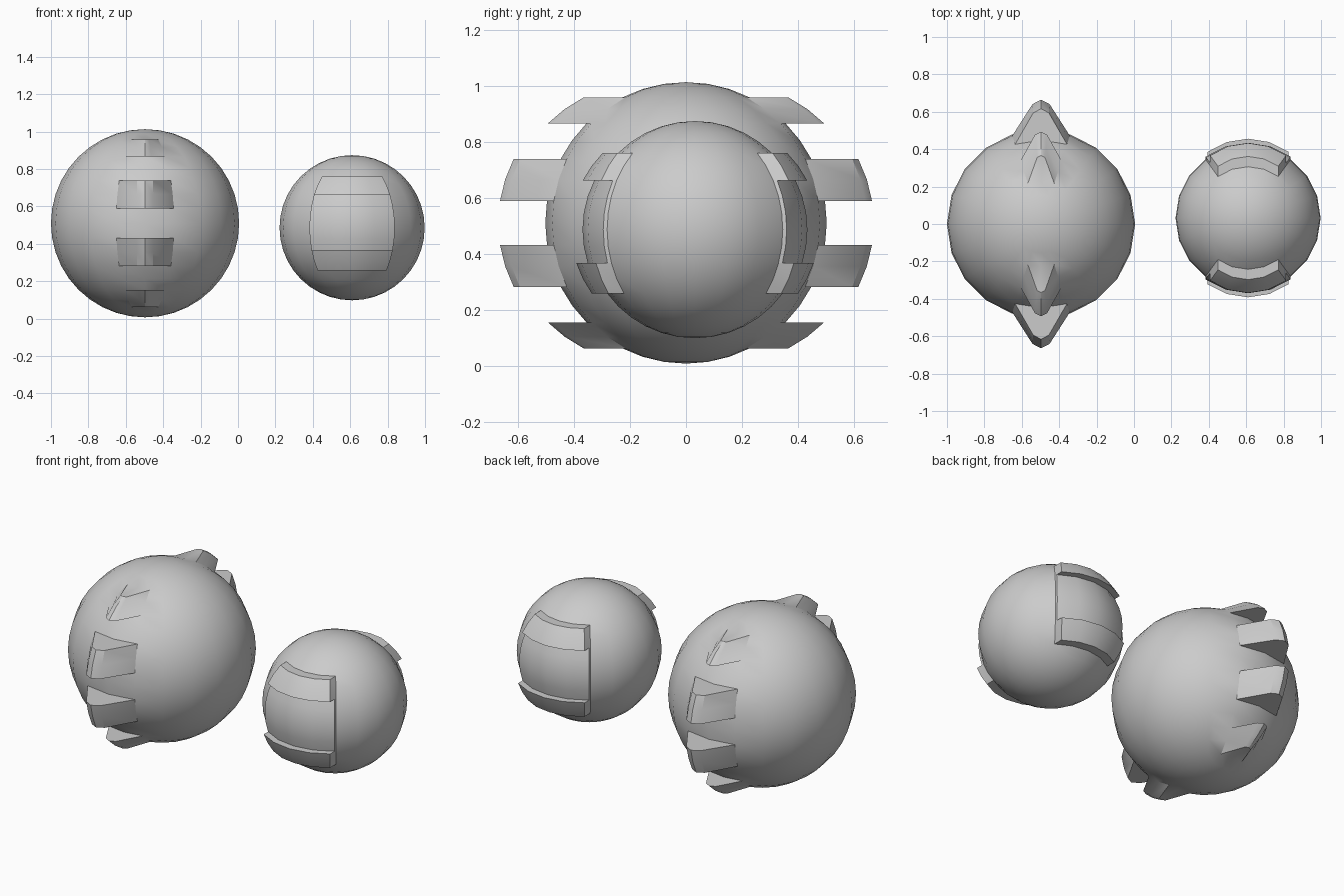
import bpy, bmesh
from math import atan2, degrees, hypot, radians

if "Cube" in bpy.data.objects:
    bpy.data.objects.remove(bpy.data.objects["Cube"])


def start_ball(radius):
    # 20 x 20 ball: 18 degree segments, 9 degree rings
    bm = bmesh.new()
    bmesh.ops.create_uvsphere(bm, u_segments=20, v_segments=20, radius=radius)
    return bm


def patch(bm, side, half_width, low, high):
    # faces around the +y or -y direction, between two latitudes (degrees)
    picked = []
    for f in bm.faces:
        c = f.calc_center_median()
        azimuth = degrees(atan2(abs(c.x), c.y * side))
        latitude = degrees(atan2(c.z, hypot(c.x, c.y)))
        if azimuth < half_width and low < latitude < high:
            picked.append(f)
    return picked


def extrude(bm, faces, side, depth, narrow=1.0):
    # push a patch outwards along y, optionally squeezing its end in x
    res = bmesh.ops.extrude_face_region(bm, geom=faces)
    for v in [g for g in res["geom"] if isinstance(g, bmesh.types.BMVert)]:
        v.co.y += side * depth
        v.co.x *= narrow
    old = [f for f in faces if f.is_valid]
    if old:
        bmesh.ops.delete(bm, geom=old, context='FACES')


def finish(bm, name, location):
    bmesh.ops.recalc_face_normals(bm, faces=bm.faces)
    mesh = bpy.data.meshes.new(name)
    bm.to_mesh(mesh)
    bm.free()
    ob = bpy.data.objects.new(name, mesh)
    ob.location = location
    bpy.context.collection.objects.link(ob)
    bpy.ops.object.select_all(action='DESELECT')
    ob.select_set(True)
    bpy.context.view_layer.objects.active = ob
    bpy.ops.object.shade_smooth_by_angle(angle=radians(30))


# large ball with four spiky fins on front and back
bm = start_ball(0.503)
fins = [(45, 63, 0.138), (9, 27, 0.168), (-27, -9, 0.168), (-63, -45, 0.138)]
for side in (-1, 1):
    jobs = [(patch(bm, side, 18, lo, hi), d) for lo, hi, d in fins]
    for faces, depth in jobs:
        extrude(bm, faces, side, depth, 0.3)
finish(bm, "spiked_ball", (-0.497, 0, 0.51))

# small ball with a shallow panel between two raised bands, front and back
bm = start_ball(0.388)
panels = [(27, 45, 0.055), (-18, 27, 0.014), (-36, -18, 0.055)]
for side in (-1, 1):
    jobs = [(patch(bm, side, 36, lo, hi), d) for lo, hi, d in panels]
    for faces, depth in jobs:
        extrude(bm, faces, side, depth)
finish(bm, "banded_ball", (0.61, 0.032, 0.486))
